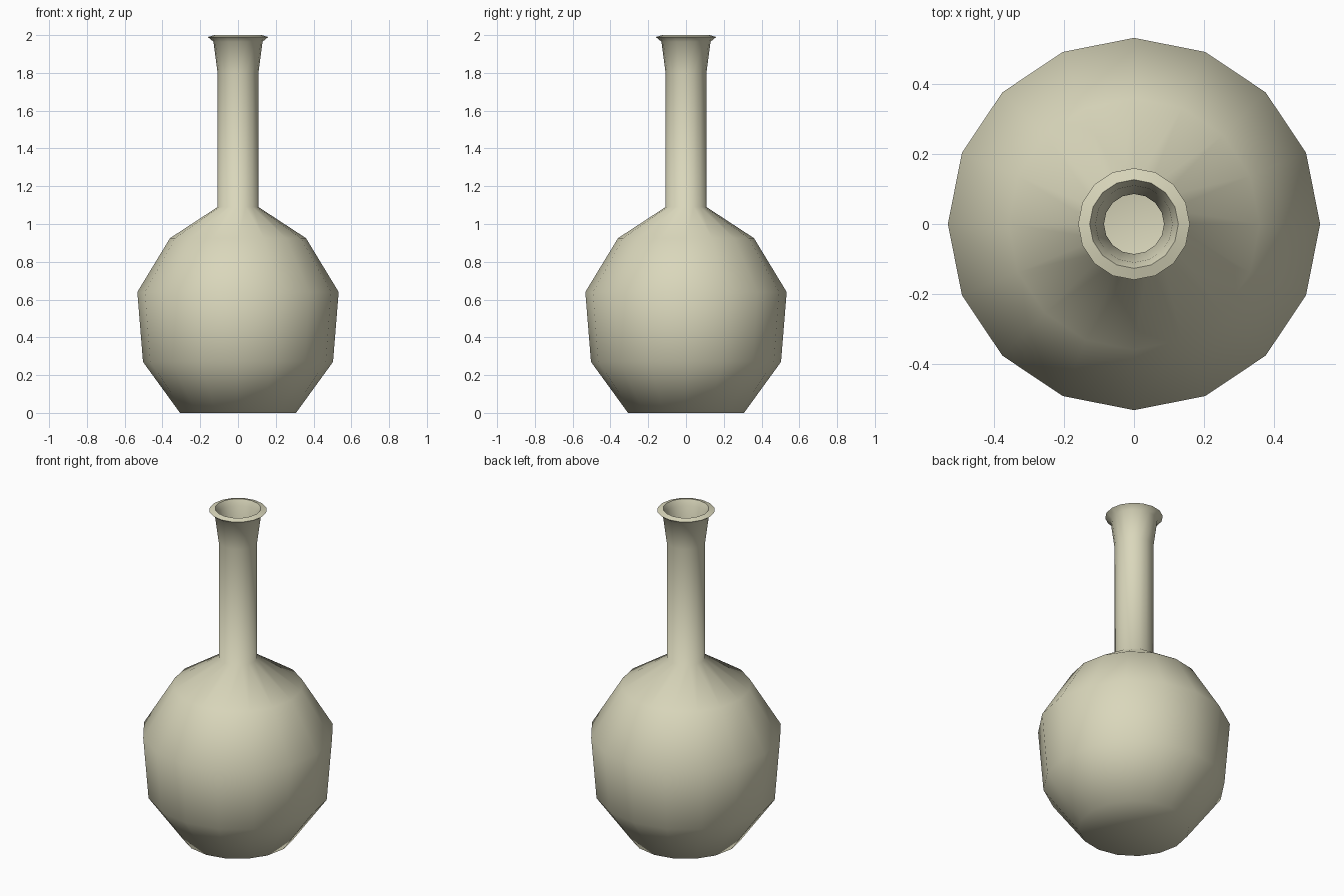
import bpy, bmesh, math

if "Cube" in bpy.data.objects:
    bpy.data.objects.remove(bpy.data.objects["Cube"])

SIDES = 16

# One glaze colour
mat = bpy.data.materials.new("cream_glaze")
mat.diffuse_color = (0.70, 0.68, 0.50, 1)
mat.use_nodes = True
mat.node_tree.nodes["Principled BSDF"].inputs["Base Color"].default_value = mat.diffuse_color


def lathe(name, profile):
    """Revolve (radius, z) points about z; radius 0 closes to a pole."""
    bm = bmesh.new()
    rings = []
    for r, z in profile:
        if r == 0:
            rings.append([bm.verts.new((0, 0, z))] * SIDES)
        else:
            rings.append([bm.verts.new((r * math.cos(2 * math.pi * i / SIDES),
                                        r * math.sin(2 * math.pi * i / SIDES), z))
                          for i in range(SIDES)])
    for a, b in zip(rings, rings[1:]):
        for i in range(SIDES):
            j = (i + 1) % SIDES
            quad = list(dict.fromkeys((a[i], a[j], b[j], b[i])))
            bm.faces.new(quad)
    bmesh.ops.recalc_face_normals(bm, faces=bm.faces)
    mesh = bpy.data.meshes.new(name)
    bm.to_mesh(mesh)
    bm.free()
    mesh.materials.append(mat)
    ob = bpy.data.objects.new(name, mesh)
    bpy.context.collection.objects.link(ob)
    bpy.ops.object.select_all(action='DESELECT')
    ob.select_set(True)
    bpy.context.view_layer.objects.active = ob
    bpy.ops.object.shade_smooth_by_angle(angle=math.radians(60))
    return ob


# Hollow bottle: outer belly and neck, flared lip, then the inner wall
lathe("bottle", [
    (0, 0), (0.307, 0), (0.503, 0.27), (0.533, 0.64), (0.36, 0.925),
    (0.108, 1.09), (0.108, 1.80), (0.13, 1.965), (0.16, 1.99),
    (0.127, 2.0), (0.11, 1.965), (0.086, 1.80), (0.086, 1.10),
    (0.345, 0.91), (0.512, 0.635), (0.483, 0.28), (0.297, 0.02), (0, 0.02),
])
